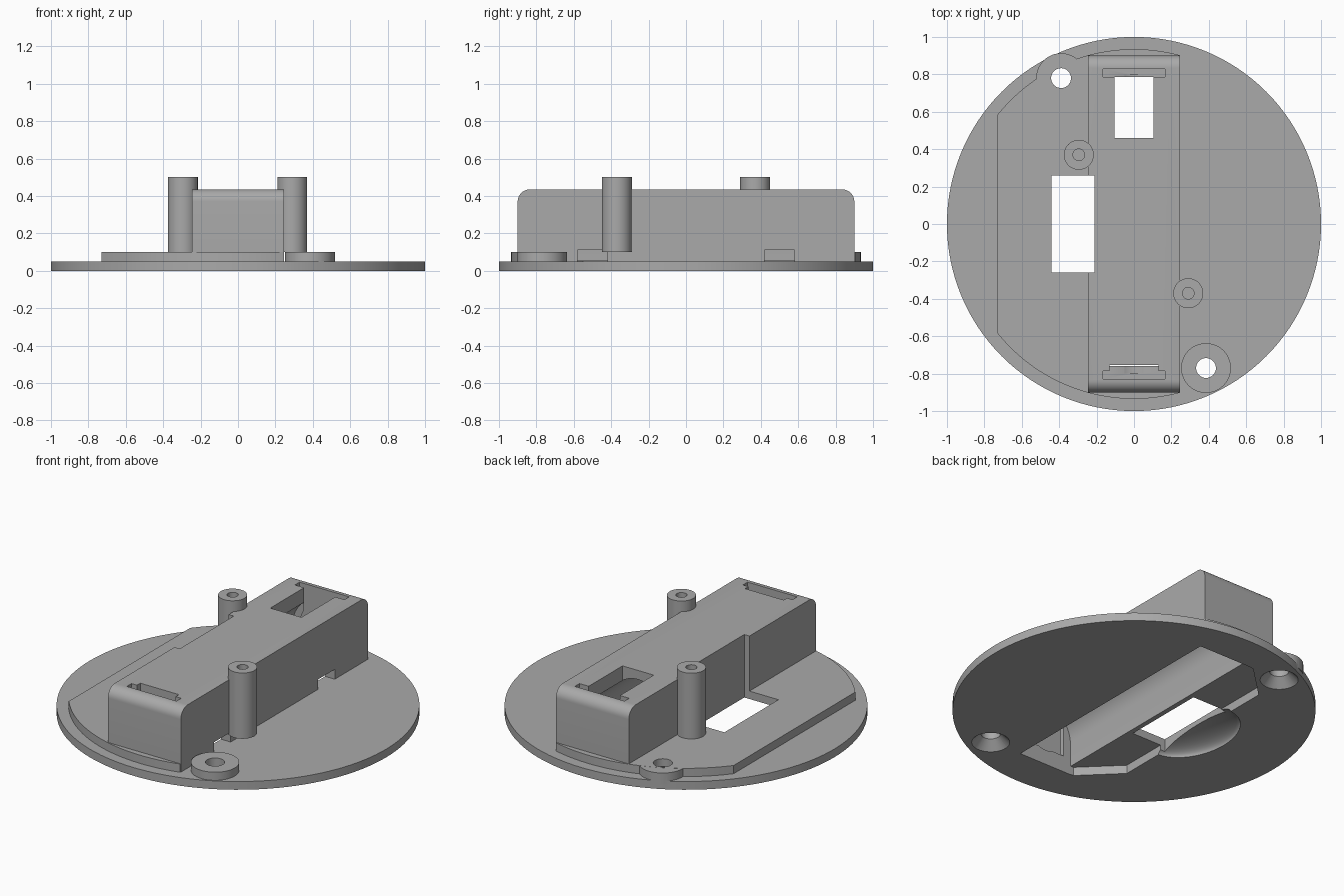
import bpy, bmesh
from math import sin, cos, pi, sqrt

cube = bpy.data.objects.get("Cube")
if cube:
    bpy.data.objects.remove(cube, do_unlink=True)

grey = bpy.data.materials.new("plain grey")
grey.use_nodes = True
GREY = (0.4, 0.4, 0.4, 1)
grey.diffuse_color = GREY
grey.node_tree.nodes["Principled BSDF"].inputs["Base Color"].default_value = GREY


def add(name, bm):
    bmesh.ops.recalc_face_normals(bm, faces=bm.faces)
    mesh = bpy.data.meshes.new(name)
    bm.to_mesh(mesh)
    bm.free()
    mesh.materials.append(grey)
    ob = bpy.data.objects.new(name, mesh)
    bpy.context.collection.objects.link(ob)
    return ob


def prism(name, pts, lo, hi, axis="z"):
    place = {"x": lambda a, b: (lo, a, b), "y": lambda a, b: (a, lo, b), "z": lambda a, b: (a, b, lo)}[axis]
    move = [(hi - lo) * (axis == k) for k in "xyz"]
    bm = bmesh.new()
    face = bm.faces.new([bm.verts.new(place(*p)) for p in pts])
    out = bmesh.ops.extrude_face_region(bm, geom=[face])
    bmesh.ops.translate(bm, vec=move, verts=[v for v in out["geom"] if isinstance(v, bmesh.types.BMVert)])
    return add(name, bm)


def arc(cx, cy, r, start, end, n):
    return [(cx + r * cos(start + (end - start) * i / n), cy + r * sin(start + (end - start) * i / n))
            for i in range(n + 1)]


def rect(x0, x1, y0, y1):
    return [(x0, y0), (x1, y0), (x1, y1), (x0, y1)]


def cylinder(name, x, y, r, lo, hi, axis="z", n=48):
    return prism(name, arc(x, y, r, 0, 2 * pi, n)[:-1], lo, hi, axis)


def cone(name, x, y, r1, r2, lo, hi):
    bm = bmesh.new()
    bmesh.ops.create_cone(bm, cap_ends=True, segments=48, radius1=r1, radius2=r2, depth=hi - lo)
    bmesh.ops.translate(bm, vec=(x, y, (lo + hi) / 2), verts=bm.verts)
    return add(name, bm)


def combine(body, tool, operation):
    mod = body.modifiers.new("combine", "BOOLEAN")
    mod.object, mod.operation, mod.solver = tool, operation, "EXACT"
    bpy.context.view_layer.objects.active = body
    bpy.ops.object.modifier_apply(modifier=mod.name)
    bpy.data.objects.remove(tool, do_unlink=True)


def smooth(ob):
    bpy.ops.object.select_all(action="DESELECT")
    ob.select_set(True)
    bpy.context.view_layer.objects.active = ob
    bpy.ops.object.shade_smooth_by_angle(angle=pi / 6)


HALF, LENGTH, TOP = 0.245, 0.9, 0.435
screws = [(0.385, -0.77), (-0.39, 0.78)]

# Round base plate
body = cylinder("base_plate", 0, 0, 1, 0, 0.05, n=128)

# Raised step: a disc trimmed on both sides
R, left, right = 0.935, -0.73, HALF - 0.002
outline = []
for i in range(33):
    x = left + (right - left) * i / 32
    outline.append((x, -sqrt(R * R - x * x)))
outline += [(x, -y) for x, y in reversed(outline)]
combine(body, prism("raised_step", outline, 0.02, 0.1), "UNION")

# Screw bosses
for x, y in screws:
    combine(body, cylinder("screw_boss", x, y, 0.133, 0.03, 0.0995), "UNION")

# Long housing with rounded top ends
r = 0.065
side = [(-LENGTH, 0.03), (LENGTH, 0.03)]
side += arc(LENGTH - r, TOP - r, r, 0, pi / 2, 10) + arc(r - LENGTH, TOP - r, r, pi / 2, pi, 10)
combine(body, prism("housing", side, -HALF, HALF, "x"), "UNION")

# Cell cavity with a round ceiling, and the shallow pocket beside it
cavity = [(-0.18, -0.1), (0.18, -0.1)] + arc(0, 0.2, 0.18, 0, pi, 24)
cuts = [prism("cavity", cavity, -0.76, 0.785, "y")]
pocket = [(0.1, -0.757), (0.1, 0.782), (-0.2, 0.782), (-0.41, 0.58), (-0.41, -0.55), (-0.2, -0.757)]
cuts.append(prism("pocket", pocket, -0.1, 0.052))

# Finger scoop on the underside
bm = bmesh.new()
bmesh.ops.create_uvsphere(bm, u_segments=48, v_segments=24, radius=1)
bmesh.ops.scale(bm, vec=(0.22, 0.31, 0.07), verts=bm.verts)
bmesh.ops.translate(bm, vec=(-0.4, 0.03, 0), verts=bm.verts)
cuts.append(add("scoop", bm))

# Side window, top window, contact slots and their round openings
cuts.append(prism("side_window", rect(-0.44, -0.21, -0.26, 0.26), -0.1, 0.6))
cuts.append(prism("top_window", rect(-0.105, 0.105, 0.46, 0.79), 0.2, 0.6))
for s in (-1, 1):
    cuts.append(prism("contact_slot", rect(-0.167, 0.167, *sorted((0.785 * s, 0.83 * s))), 0.1, 0.6))
    cuts.append(cylinder("contact_opening", 0, 0.22, 0.13, *sorted((0.7 * s, 0.8 * s)), axis="y"))
    cuts.append(prism("wire_notch", rect(0.1, 0.3, 0.5 * s - 0.08, 0.5 * s + 0.08), 0.05, 0.11))
cuts.append(prism("slot_step", rect(-0.13, 0.13, -0.79, -0.753), 0.1, 0.6))

# Countersunk screw holes
for x, y in screws:
    cuts.append(cylinder("screw_hole", x, y, 0.053, -0.1, 0.3))
    cuts.append(cone("countersink", x, y, 0.115, 0.05, -0.01, 0.055))
for cut in cuts:
    combine(body, cut, "DIFFERENCE")
body.name = "base_and_housing"
smooth(body)

# Mounting posts with blind holes
for name, x, y in (("front_post", 0.29, -0.37), ("back_post", -0.295, 0.37)):
    post = cylinder(name, x, y, 0.08, 0.1, 0.5)
    combine(post, cylinder("post_hole", x, y, 0.031, 0.2, 0.6), "DIFFERENCE")
    smooth(post)
